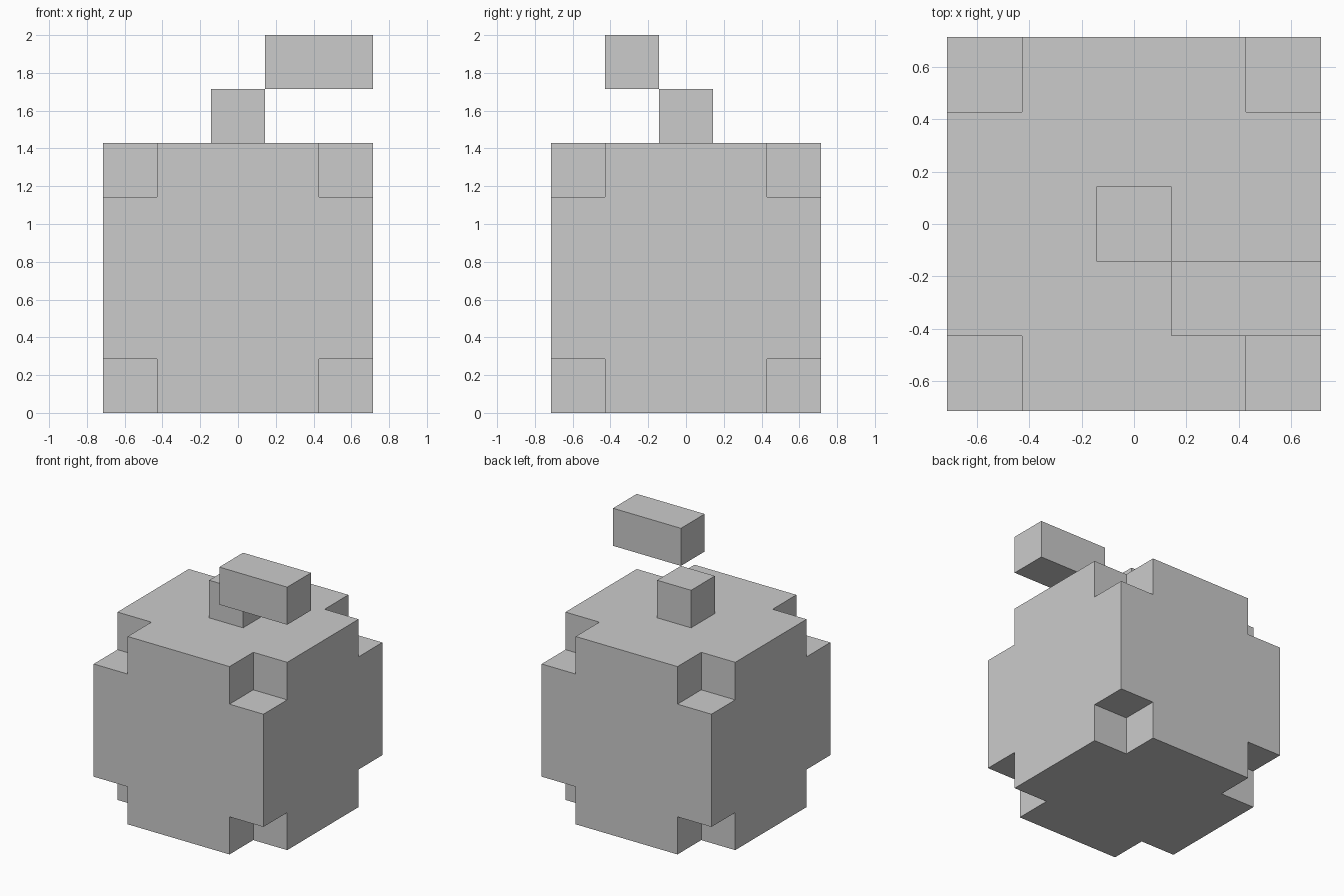
import bpy, bmesh
from itertools import product
from mathutils import Vector

if "Cube" in bpy.data.objects:
    bpy.data.objects.remove(bpy.data.objects["Cube"])

U = 2 / 7  # one voxel


def make_object(name, bm):
    mesh = bpy.data.meshes.new(name)
    bm.to_mesh(mesh)
    bm.free()
    obj = bpy.data.objects.new(name, mesh)
    bpy.context.collection.objects.link(obj)
    return obj


def block(name, lo, hi):
    """Box between two corners given in voxel units."""
    lo, hi = Vector(lo) * U, Vector(hi) * U
    bm = bmesh.new()
    bmesh.ops.create_cube(bm, size=1)
    bmesh.ops.scale(bm, vec=hi - lo, verts=bm.verts)
    bmesh.ops.translate(bm, vec=(lo + hi) / 2, verts=bm.verts)
    return make_object(name, bm)


# Fruit body: 5x5x5 voxel cube with its eight corner voxels missing
cuts = [-2.5, -1.5, 1.5, 2.5]
cells = {c for c in product(range(3), repeat=3) if 1 in c}
bm = bmesh.new()
verts = {g: bm.verts.new([cuts[i] * U for i in g]) for g in product(range(4), repeat=3)}
for cell in cells:
    for axis, side in product(range(3), (0, 1)):
        neighbour = list(cell)
        neighbour[axis] += 2 * side - 1
        if tuple(neighbour) in cells:
            continue
        quad = []
        for a, b in ((0, 0), (1, 0), (1, 1), (0, 1)):
            g = list(cell)
            g[axis] += side
            g[(axis + 1) % 3] += a
            g[(axis + 2) % 3] += b
            quad.append(verts[tuple(g)])
        bm.faces.new(quad if side else quad[::-1])
bmesh.ops.delete(bm, geom=[v for v in bm.verts if not v.link_faces], context='VERTS')
bmesh.ops.dissolve_limit(bm, angle_limit=0.01, verts=bm.verts, edges=bm.edges)
bmesh.ops.translate(bm, vec=(0, 0, 2.5 * U), verts=bm.verts)
make_object("fruit_body", bm)

# Stem and leaf
block("stem", (-0.5, -0.5, 5), (0.5, 0.5, 6))
block("leaf", (0.5, -1.5, 6), (2.5, -0.5, 7))
